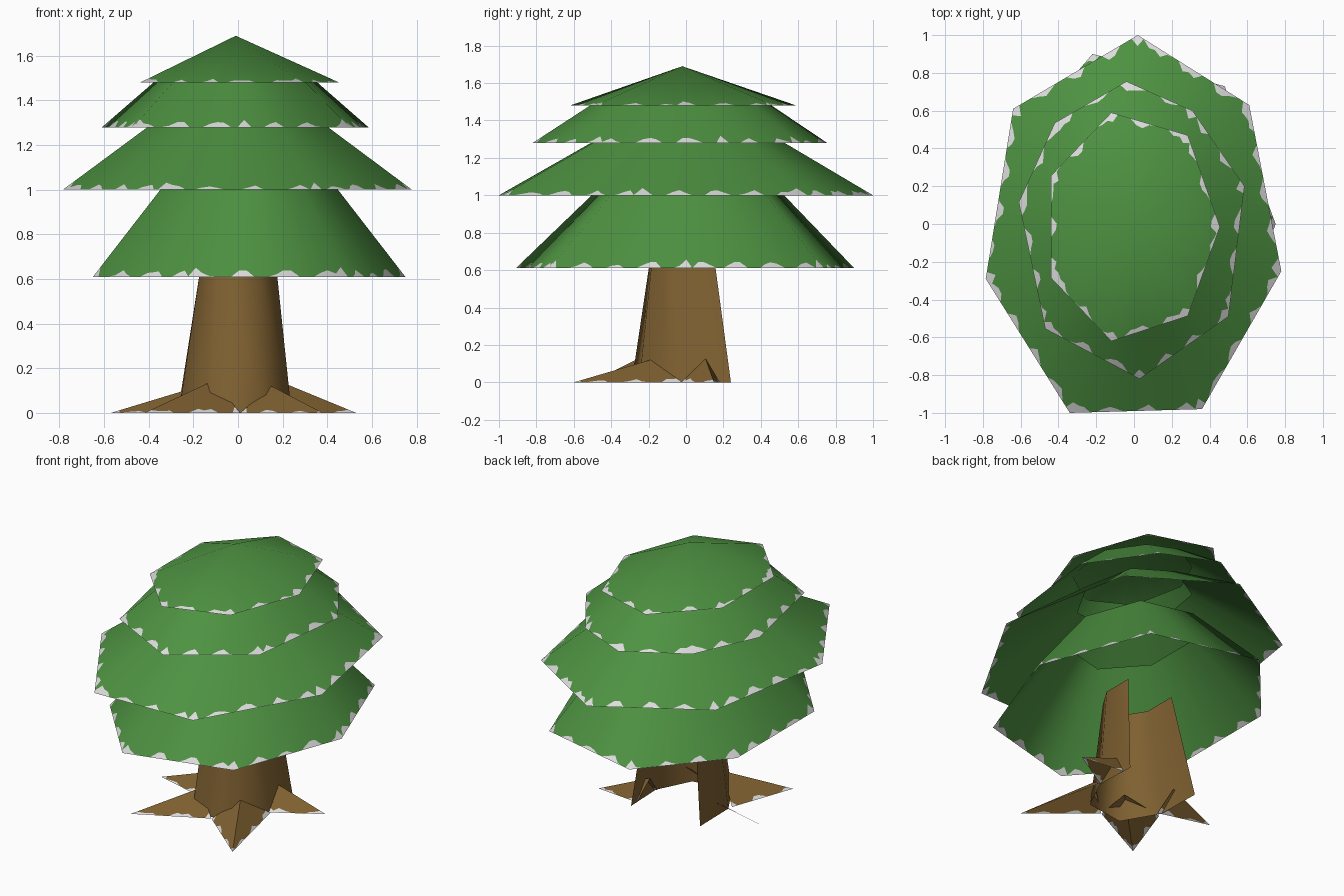
import bpy, bmesh, math, random
from mathutils import Vector

random.seed(4)
if "Cube" in bpy.data.objects:
    bpy.data.objects.remove(bpy.data.objects["Cube"], do_unlink=True)


def material(name, rgb):
    m = bpy.data.materials.new(name)
    m.use_nodes = True
    col = (*rgb, 1)
    m.diffuse_color = col
    bsdf = m.node_tree.nodes["Principled BSDF"]
    bsdf.inputs["Base Color"].default_value = col
    bsdf.inputs["Roughness"].default_value = 0.9
    return m


green = material("leaf green", (0.075, 0.285, 0.053))
brown = material("bark brown", (0.215, 0.12, 0.031))
white = material("frost white", (0.72, 0.72, 0.72))


def ragged_panel(bm, a, b, c, d, corner, tooth):
    """Panel with lower edge a-b and upper edge d-c, frosted along the lower edge."""
    n = max(6, int((b - a).length / 0.035))
    phase = random.uniform(0, math.tau)
    columns = []
    for i in range(n + 1):
        low, high = a.lerp(b, i / n), d.lerp(c, i / n)
        wave = math.sin(i * 1.1 + phase) + random.uniform(-0.5, 0.6)
        depth = max(0.002, tooth * min(wave, 1))
        if i in (0, n):
            depth = corner
        mid = low.lerp(high, min(0.9, depth / (high - low).length))
        columns.append([bm.verts.new(p) for p in (low, mid, high)])
    for p, q in zip(columns, columns[1:]):
        for k in (0, 1):
            f = bm.faces.new((p[k], q[k], q[k + 1], p[k + 1]))
            f.material_index = 1 - k


def finish(bm, name, mats, smooth):
    bmesh.ops.remove_doubles(bm, verts=bm.verts, dist=1e-5)
    bm.normal_update()
    for f in bm.faces:
        f.smooth = smooth
        if f.normal.z < 0:      # every surface leans inward, so outside faces up
            f.normal_flip()
    me = bpy.data.meshes.new(name)
    bm.to_mesh(me)
    bm.free()
    for m in mats:
        me.materials.append(m)
    ob = bpy.data.objects.new(name, me)
    bpy.context.collection.objects.link(ob)
    return ob


def tier(name, outline, centre, z0, z1, shrink, tooth):
    """Hollow skirt of foliage, open below; shrink is the size of its top ring."""
    bm = bmesh.new()
    c = Vector((*centre, 0))
    low = [Vector((x, y, z0)) for x, y in outline]
    high = [c + (p - c) * shrink for p in low]
    for p in high:
        p.z = z1
    for i in range(len(low)):
        j = (i + 1) % len(low)
        ragged_panel(bm, low[i], low[j], high[j], high[i], tooth * 1.5, tooth)
    ob = finish(bm, name, (green, white), True)
    # round shading across the flat sides
    rx = max(abs(p.x - c.x) for p in low)
    ry = max(abs(p.y - c.y) for p in low)
    slope = (rx + ry) / 2 * (1 - shrink) / (z1 - z0)
    normals = []
    for v in ob.data.vertices:
        r = Vector(((v.co.x - c.x) / rx**2, (v.co.y - c.y) / ry**2, 0)).normalized()
        normals.append((r + Vector((0, 0, slope))).normalized())
    ob.data.normals_split_custom_set_from_vertices(normals)


# Foliage, bottom to top
tier("lower_foliage",
     [(0.75, 0), (0.48, -0.73), (-0.2, -0.91), (-0.65, -0.4),
      (-0.65, 0.4), (-0.22, 0.9), (0.48, 0.73)],
     (0.05, 0.03), 0.61, 1.08, 0.48, 0.04)
tier("wide_foliage",
     [(0.02, 1), (0.61, 0.63), (0.78, -0.25), (0.36, -0.98),
      (-0.34, -1), (-0.785, -0.29), (-0.64, 0.61)],
     (0, 0.02), 1.0, 1.36, 0.38, 0.045)
tier("upper_foliage",
     [(-0.04, 0.755), (0.31, 0.6), (0.585, 0.2), (0.5, -0.49),
      (0.03, -0.82), (-0.47, -0.555), (-0.61, 0.115), (-0.42, 0.535)],
     (-0.01, -0.02), 1.28, 1.53, 0.52, 0.04)
tier("top_foliage",
     [(-0.12, 0.59), (0.285, 0.47), (0.455, -0.015), (0.285, -0.487),
      (-0.12, -0.62), (-0.44, -0.285), (-0.44, 0.255)],
     (-0.01, -0.02), 1.48, 1.69, 0, 0.035)

# Trunk: tapered shell, open at the back
bm = bmesh.new()
foot = [(0.23, 0.24), (0.24, -0.03), (0.13, -0.25),
        (-0.13, -0.29), (-0.265, -0.06), (-0.27, 0.24)]
head = [(0.17, 0.15), (0.17, -0.05), (0.09, -0.18),
        (-0.09, -0.19), (-0.165, -0.07), (-0.165, 0.15)]
rings = [[bm.verts.new((x, y, z)) for x, y in ring]
         for ring, z in ((foot, 0), (head, 0.67))]
for i in range(len(foot) - 1):
    bm.faces.new((rings[0][i], rings[0][i + 1], rings[1][i + 1], rings[1][i]))
finish(bm, "trunk", (brown,), True)


def root(name, tip, peak, *feet):
    """Spike from the trunk to the ground: one sloping face for each foot."""
    bm = bmesh.new()
    tip, peak = Vector((*tip, 0)), Vector(peak)
    for p in feet:
        ragged_panel(bm, tip, Vector((*p, 0)), peak, peak, 0.04, 0.03)
    finish(bm, name, (brown, white), False)


# Roots
root("front_left_root", (0.38, -0.6), (0.15, -0.19, 0.12), (0.01, -0.29), (0.25, -0.02))
root("left_root", (0.53, 0.15), (0.19, 0.1, 0.14), (0.23, -0.03), (0.23, 0.18))
root("front_right_root", (-0.42, -0.51), (-0.11, -0.22, 0.145), (0.01, -0.29), (-0.27, -0.09))
root("right_root", (-0.57, 0.02), (-0.24, 0.08, 0.1), (-0.24, -0.07))
